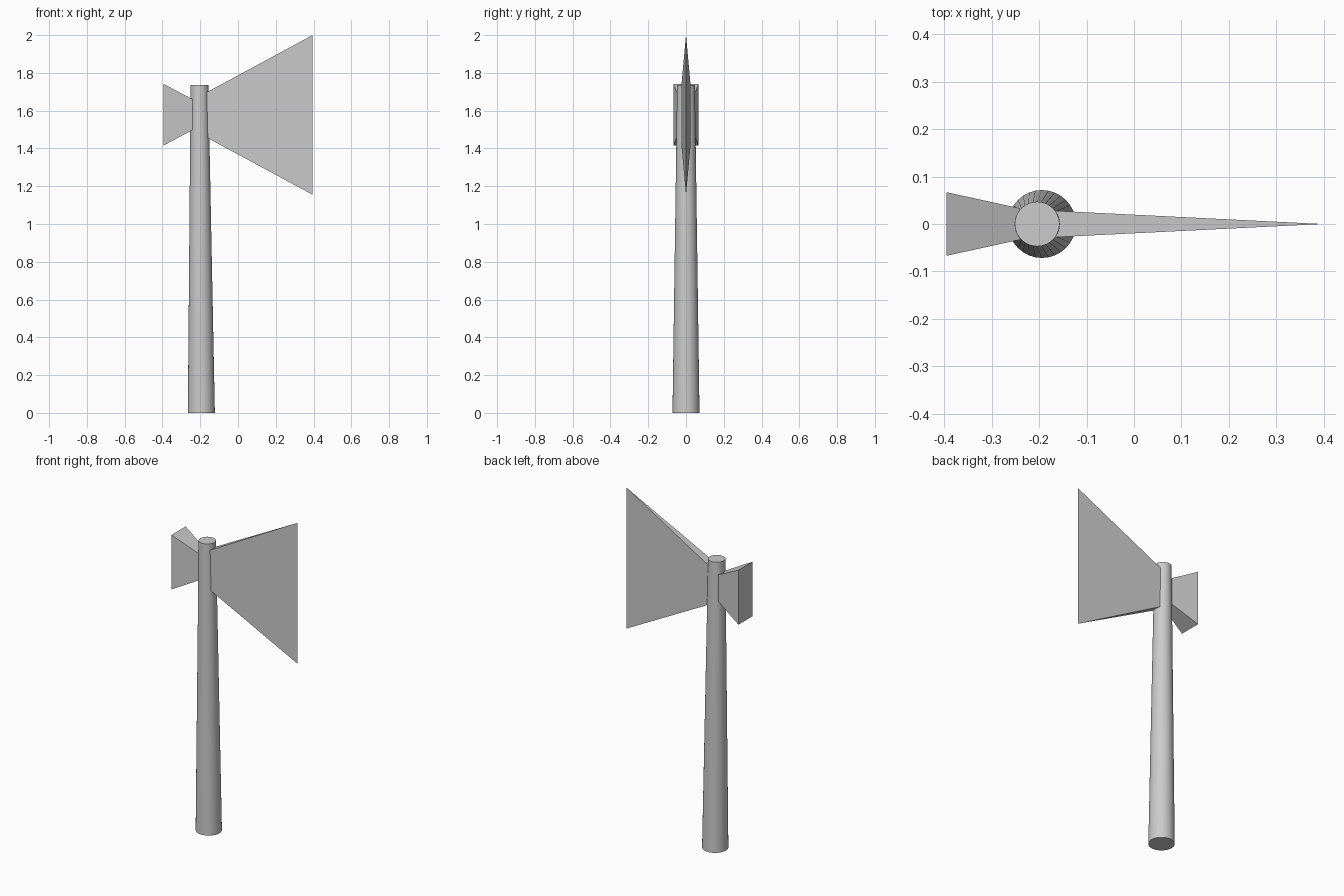
import bpy, bmesh, math

if "Cube" in bpy.data.objects:
    bpy.data.objects.remove(bpy.data.objects["Cube"])


def make_object(name, rings, smooth=False):
    """Loft a closed solid through rings of points, with capped ends."""
    bm = bmesh.new()
    loops = [[bm.verts.new(p) for p in ring] for ring in rings]
    for a, b in zip(loops, loops[1:]):
        n = len(a)
        for i in range(n):
            j = (i + 1) % n
            bm.faces.new((a[i], a[j], b[j], b[i]))
    bm.faces.new(loops[0])
    bm.faces.new(loops[-1])
    bmesh.ops.remove_doubles(bm, verts=bm.verts, dist=1e-5)
    bmesh.ops.recalc_face_normals(bm, faces=bm.faces)
    mesh = bpy.data.meshes.new(name)
    bm.to_mesh(mesh)
    bm.free()
    ob = bpy.data.objects.new(name, mesh)
    bpy.context.collection.objects.link(ob)
    if smooth:
        bpy.context.view_layer.objects.active = ob
        ob.select_set(True)
        bpy.ops.object.shade_smooth_by_angle(angle=math.radians(30))
        ob.select_set(False)
    return ob


def circle(x, z, r, n=32):
    return [(x + r * math.cos(2 * math.pi * i / n),
             r * math.sin(2 * math.pi * i / n), z) for i in range(n)]


def rect(x, half_y, z0, z1):
    return [(x, -half_y, z0), (x, half_y, z0), (x, half_y, z1), (x, -half_y, z1)]


# Handle: tapered, leaning slightly back
make_object("handle", [circle(-0.194, 0, 0.0715), circle(-0.204, 1.735, 0.047)], smooth=True)

# Flaring blade that thins to a sharp vertical edge
blade = make_object("axe_blade", [rect(-0.17, 0.028, 1.46, 1.695),
                                  rect(0.395, 0.0001, 1.155, 2.0)])

# Square flared poll behind the handle
make_object("hammer_poll", [rect(-0.24, 0.033, 1.498, 1.66),
                            rect(-0.395, 0.067, 1.415, 1.742)])
